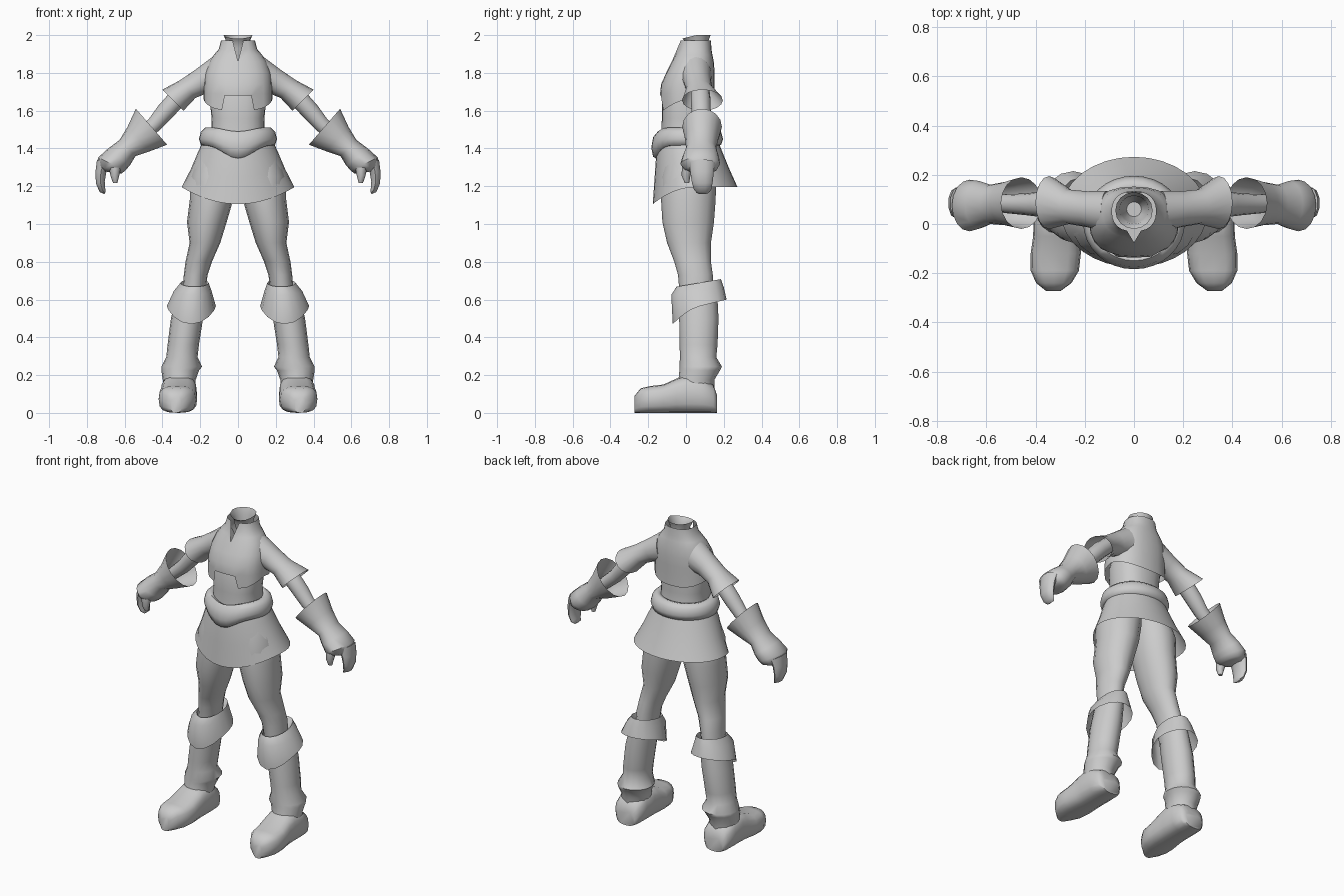
import bpy, bmesh, math
from mathutils import Vector

if "Cube" in bpy.data.objects:
    bpy.data.objects.remove(bpy.data.objects["Cube"])

X, Y, Z = Vector((1, 0, 0)), Vector((0, 1, 0)), Vector((0, 0, 1))
grey = bpy.data.materials.new("plain_grey")
grey.diffuse_color = (0.6, 0.6, 0.6, 1)
grey.use_nodes = True
grey.node_tree.nodes["Principled BSDF"].inputs["Base Color"].default_value = grey.diffuse_color


def ring(c, rx, ry, tilt=0, n=16, e=1.0, v=Y):
    """Oval of n points starting at the front; tilt (degrees) leans it about y."""
    a = math.radians(tilt)
    u = Vector((math.cos(a), 0, math.sin(a)))
    pw = lambda s: math.copysign(abs(s) ** e, s)
    pts = []
    for i in range(n):
        t = 2 * math.pi * i / n
        pts.append(Vector(c) + u * rx * pw(math.sin(t)) - v * ry * pw(math.cos(t)))
    return pts


def skin(name, rings, caps=(False, False), loop=False, mirror=False, angle=50):
    """Skin closed rings into one mesh part."""
    bm = bmesh.new()
    vs = [[bm.verts.new(p) for p in r] for r in rings]
    n = len(vs[0])
    for k in range(len(vs) if loop else len(vs) - 1):
        a, b = vs[k], vs[(k + 1) % len(vs)]
        for i in range(n):
            j = (i + 1) % n
            bm.faces.new((a[i], a[j], b[j], b[i]))
    if caps[0]:
        bm.faces.new(vs[0])
    if caps[1]:
        bm.faces.new(vs[-1])
    bmesh.ops.remove_doubles(bm, verts=bm.verts, dist=1e-5)
    bmesh.ops.recalc_face_normals(bm, faces=bm.faces)
    me = bpy.data.meshes.new(name)
    bm.to_mesh(me)
    bm.free()
    me.materials.append(grey)
    ob = bpy.data.objects.new(name, me)
    bpy.context.collection.objects.link(ob)
    bpy.ops.object.select_all(action='DESELECT')
    ob.select_set(True)
    bpy.context.view_layer.objects.active = ob
    bpy.ops.object.shade_smooth_by_angle(angle=math.radians(angle))
    if mirror:
        ob.modifiers.new("mirror", 'MIRROR')
    return ob


def span(z, rx, y0, y1, n=24, e=0.85, x=0):
    """Level oval given by half width and front/back limits."""
    return ring((x, (y0 + y1) / 2, z), rx, (y1 - y0) / 2, 0, n, e)


def front(i, n):
    return math.cos(2 * math.pi * i / n)


# neck funnel, open at the top
neck = [span(z, r, y0, y1, 16, 1) for z, r, y0, y1 in
        [(1.84, .03, .03, .09), (1.93, .055, .005, .115), (1.96, .06, 0, .115), (2.0, .076, -.02, .13)]]
for p in neck[-1]:
    p.z -= .018 * max(0, (.055 - p.y) / .075)
skin("neck", neck, caps=(True, False))

# short shirt with a notched hem and a slit collar
N = 24
shirt = [span(*a) for a in
         [(1.64, .182, -.137, .15), (1.69, .182, -.137, .15), (1.74, .18, -.132, .152),
          (1.80, .175, -.105, .152), (1.86, .152, -.075, .147), (1.895, .128, -.055, .14),
          (1.925, .102, -.04, .135), (1.972, .09, -.03, .132)]]
for i, p in enumerate(shirt[0]):
    c = front(i, N)
    p.z = 1.66 - (.07 if c > 0 else .05) * abs(c) ** 1.3
    if c > .95:                                # raised middle of the hem
        p.z = 1.68
        p.x = math.copysign(.07, p.x) if abs(p.x) > .01 else 0
    elif c > .8:
        p.x = math.copysign(.085, p.x)
for p, q in zip(shirt[1], shirt[0]):
    p.z = max(1.69, q.z + .012)
    if abs(q.x) < .09 and q.y < 0:
        p.x = q.x
for r in shirt[5:]:
    r[0] = shirt[4][0].copy()                  # collar slit
skin("shirt", shirt)

# sleeves
skin("sleeve", [ring(c, a, b, t) for c, a, b, t in
                [((.11, .05, 1.79), .098, .085, 75), ((.19, .06, 1.757), .07, .073, 62),
                 ((.265, .07, 1.715), .062, .07, 50), ((.345, .087, 1.655), .079, .108, 45)]],
     caps=(True, False), mirror=True)

# bare arms
skin("arm", [ring(c, r, r * 1.05, 47, 12) for c, r in
             [((.22, .072, 1.755), .045), ((.33, .078, 1.655), .05), ((.39, .08, 1.59), .048),
              ((.44, .08, 1.53), .042), ((.53, .083, 1.45), .036)]], caps=(True, True), mirror=True)

# gauntlets with a flared cuff, mitten fingers and thumb
skin("gauntlet", [ring(c, a, b, t) for c, a, b, t in
                  [((.458, .085, 1.515), .126, .105, 49), ((.525, .083, 1.45), .088, .088, 47),
                   ((.585, .08, 1.402), .06, .08, 45), ((.63, .078, 1.355), .073, .097, 38),
                   ((.668, .075, 1.318), .08, .105, 25), ((.678, .078, 1.288), .066, .085, 18),
                   ((.685, .085, 1.275), .04, .05, 10)]], caps=(False, True), mirror=True)
skin("fingers", [ring(c, a, b, t, 10) for c, a, b, t in
                 [((.712, .085, 1.325), .04, .068, 25), ((.726, .085, 1.275), .03, .062, 5),
                  ((.729, .086, 1.22), .025, .055, -10), ((.718, .088, 1.18), .019, .045, -35),
                  ((.704, .088, 1.164), .007, .03, -55)]], caps=(True, True), mirror=True)
skin("thumb", [ring(c, r, r, 0, 8) for c, r in
               [((.652, .01, 1.30), .032), ((.652, 0, 1.255), .023), ((.65, .005, 1.218), .012)]],
     caps=(True, True), mirror=True)

# waist
skin("waist", [span(*a) for a in
               [(1.38, .165, -.14, .16), (1.48, .142, -.13, .135), (1.56, .14, -.128, .13),
                (1.66, .15, -.127, .135), (1.72, .14, -.11, .13)]], caps=(True, True))

# padded belt, deeper at the front
belt = []
M = 32
for i in range(M):
    t = 2 * math.pi * i / M
    c, s = math.cos(t), math.sin(t)
    drop = max(0, c) ** 6
    h = .05 + .024 * drop
    zc = 1.462 - .046 * drop
    out = Vector((s, -c, 0))
    mid = Vector((.172 * s, .006 - .155 * c, zc))
    sec = []
    for k in range(8):
        a = 2 * math.pi * k / 8
        sec.append(mid + out * (.035 * math.cos(a)) + Z * (h * math.sin(a) - .012 * math.cos(a)))
    belt.append(sec)
skin("belt", belt, loop=True, angle=60)

# flared skirt, open below
skirt = [span(z, r, y0, y1, 32, 1) for z, r, y0, y1 in
         [(1.45, .18, -.145, .165), (1.38, .212, -.157, .193), (1.29, .25, -.166, .23), (1.195, .298, -.176, .273)]]
for k, w in ((2, .45), (3, 1)):
    for i, p in enumerate(skirt[k]):
        p.z -= .09 * w * max(0, front(i, 32)) ** 2
skin("skirt", skirt)

# legs
skin("leg", [span(z, r, y0, y1, 16, 1, x) for x, z, r, y0, y1 in
             [(.11, 1.36, .105, -.11, .14), (.13, 1.25, .126, -.13, .16), (.14, 1.13, .115, -.132, .157),
              (.165, 1.01, .105, -.125, .148), (.175, .9, .081, -.1, .132), (.208, .8, .07, -.062, .132),
              (.224, .73, .063, -.042, .142), (.24, .58, .06, -.03, .14)]],
     caps=(True, True), mirror=True)

# turned-down boot tops, pointed at the front
cuff = [span(z, r, y0, y1, 16, 1, x) for x, z, r, y0, y1 in
        [(.226, .65, .062, -.04, .14), (.23, .688, .075, -.05, .185), (.24, .645, .1, -.078, .2),
         (.247, .565, .13, -.07, .215)]]
for i in range(16):
    c = front(i, 16)
    cuff[1][i].z -= .02 * c
    cuff[2][i].z -= .02 * c
    cuff[3][i].z -= .095 * max(0, c) ** 1.5 + .035 * min(0, c)
skin("boot_cuff", cuff, mirror=True)

# boot shafts with an ankle fold
skin("boot_shaft", [span(z, r, y0, y1, 16, 1, x) for x, z, r, y0, y1 in
                    [(.245, .64, .075, -.035, .165), (.27, .5, .085, -.036, .172), (.29, .36, .083, -.034, .167),
                     (.297, .295, .083, -.032, .16), (.298, .245, .108, -.035, .19), (.306, .225, .1, -.035, .18),
                     (.311, .175, .087, -.04, .15), (.313, .1, .085, -.06, .15)]],
     caps=(True, True), mirror=True)

# boot feet, skinned from heel to toe
skin("boot_foot", [ring((x, y, top / 2), w, top / 2, 0, 16, .7, Z) for x, y, w, top in
                   [(.313, .165, .062, .09), (.313, .145, .085, .15), (.313, .08, .095, .19),
                    (.313, 0, .096, .198), (.314, -.05, .096, .182), (.318, -.12, .102, .15),
                    (.322, -.19, .098, .142), (.326, -.24, .072, .13), (.328, -.272, .03, .09)]],
     caps=(True, True), mirror=True)
